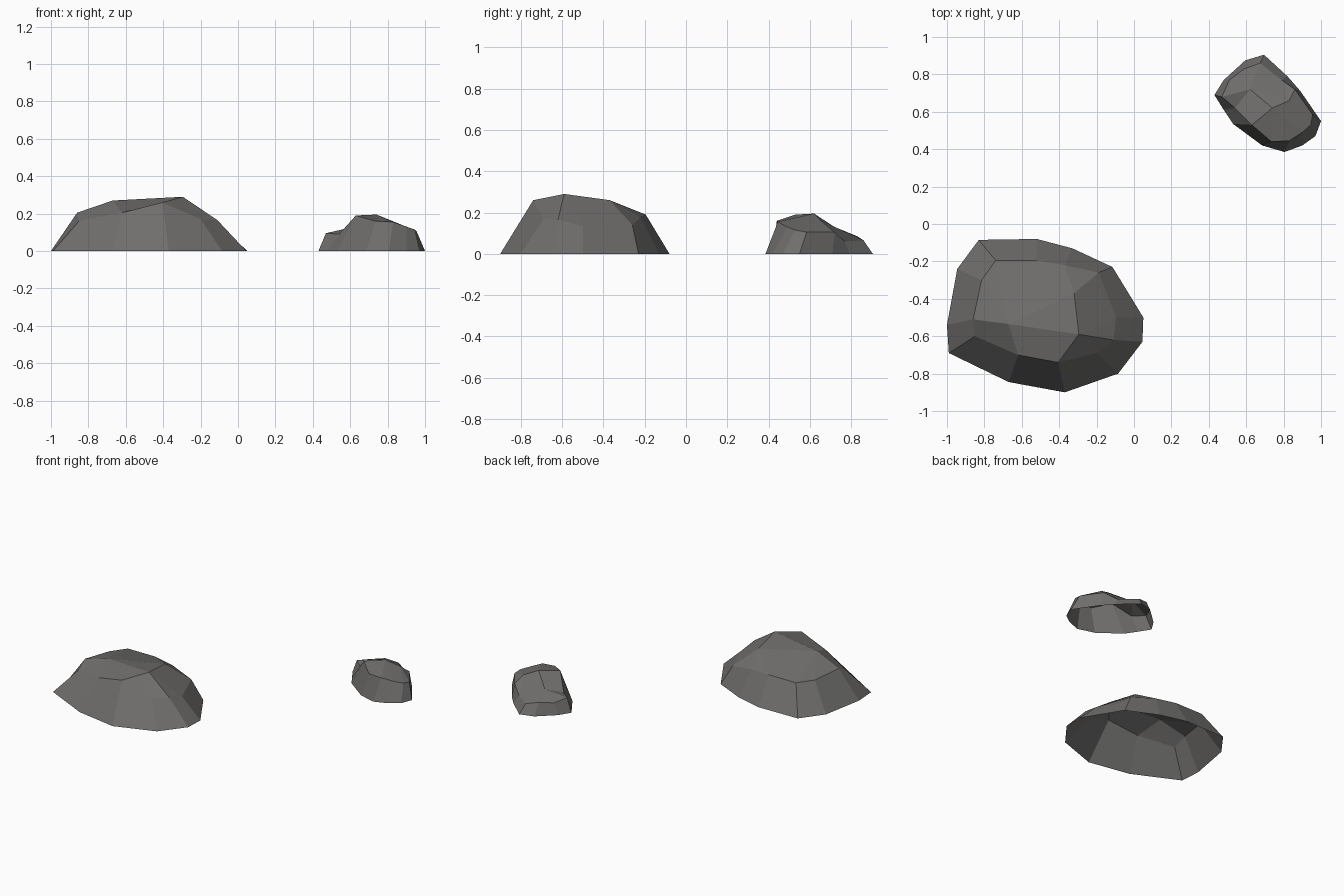
import bpy

if "Cube" in bpy.data.objects:
    bpy.data.objects.remove(bpy.data.objects["Cube"])

stone = bpy.data.materials.new("dark grey stone")
stone.diffuse_color = (0.16, 0.156, 0.152, 1)
stone.use_nodes = True
stone.node_tree.nodes["Principled BSDF"].inputs["Base Color"].default_value = stone.diffuse_color


def rock(name, base, shoulder, crown, fan):
    """Open-bottomed rock: ground ring, shoulder ring of equal count, three-point crown.
    fan names the crown point (a, b or c) that each shoulder point joins."""
    n = len(base)
    verts = [(x, y, 0) for x, y in base] + shoulder + crown
    top = [2 * n + "abc".index(k) for k in fan]
    faces = []
    for i in range(n):
        j = (i + 1) % n
        faces.append((j, i, n + i, n + j))
        # crown facets: quads where the crown point changes, triangles otherwise
        faces.append(tuple(dict.fromkeys((n + j, n + i, top[i], top[j]))))
    # crown triangle, wound to face upward
    (ax, ay, _), (bx, by, _), (cx, cy, _) = crown
    up = (bx - ax) * (cy - ay) - (by - ay) * (cx - ax) > 0
    tri = (2 * n, 2 * n + 1, 2 * n + 2)
    faces.append(tri if up else tri[::-1])
    mesh = bpy.data.meshes.new(name)
    mesh.from_pydata(verts, [], faces)
    mesh.materials.append(stone)
    mesh.validate()
    mesh.update()
    obj = bpy.data.objects.new(name, mesh)
    bpy.context.collection.objects.link(obj)


# Large boulder, front left
rock("large_rock",
     [(-.83, -.085), (-.52, -.08), (-.33, -.13), (-.115, -.23), (.05, -.50), (.045, -.63),
      (-.085, -.80), (-.37, -.90), (-.67, -.845), (-.99, -.69), (-1, -.54), (-.945, -.24)],
     [(-.74, -.195, .19), (-.52, -.195, .19), (-.37, -.22, .18), (-.19, -.26, .14),
      (-.095, -.50, .135), (-.11, -.62, .165), (-.20, -.69, .17), (-.405, -.74, .26),
      (-.62, -.70, .205), (-.85, -.60, .16), (-.86, -.51, .205), (-.815, -.30, .19)],
     [(-.295, -.59, .29), (-.32, -.37, .26), (-.67, -.535, .27)],
     "cbbbaaaacccc")

# Small rock, back right, with a low shelf on its left end
rock("small_rock",
     [(.695, .905), (.82, .79), (.89, .71), (1, .55), (.97, .47), (.90, .42), (.805, .385),
      (.685, .42), (.53, .535), (.48, .61), (.43, .69), (.48, .77), (.595, .875)],
     [(.675, .86, .065), (.79, .77, .06), (.86, .72, .105), (.955, .585, .105),
      (.945, .53, .115), (.90, .49, .13), (.83, .445, .155), (.735, .44, .16),
      (.63, .53, .19), (.54, .62, .09), (.47, .68, .095), (.51, .77, .08), (.59, .83, .085)],
     [(.74, .62, .195), (.62, .72, .13), (.83, .66, .155)],
     "bccccaaaabbbb")
